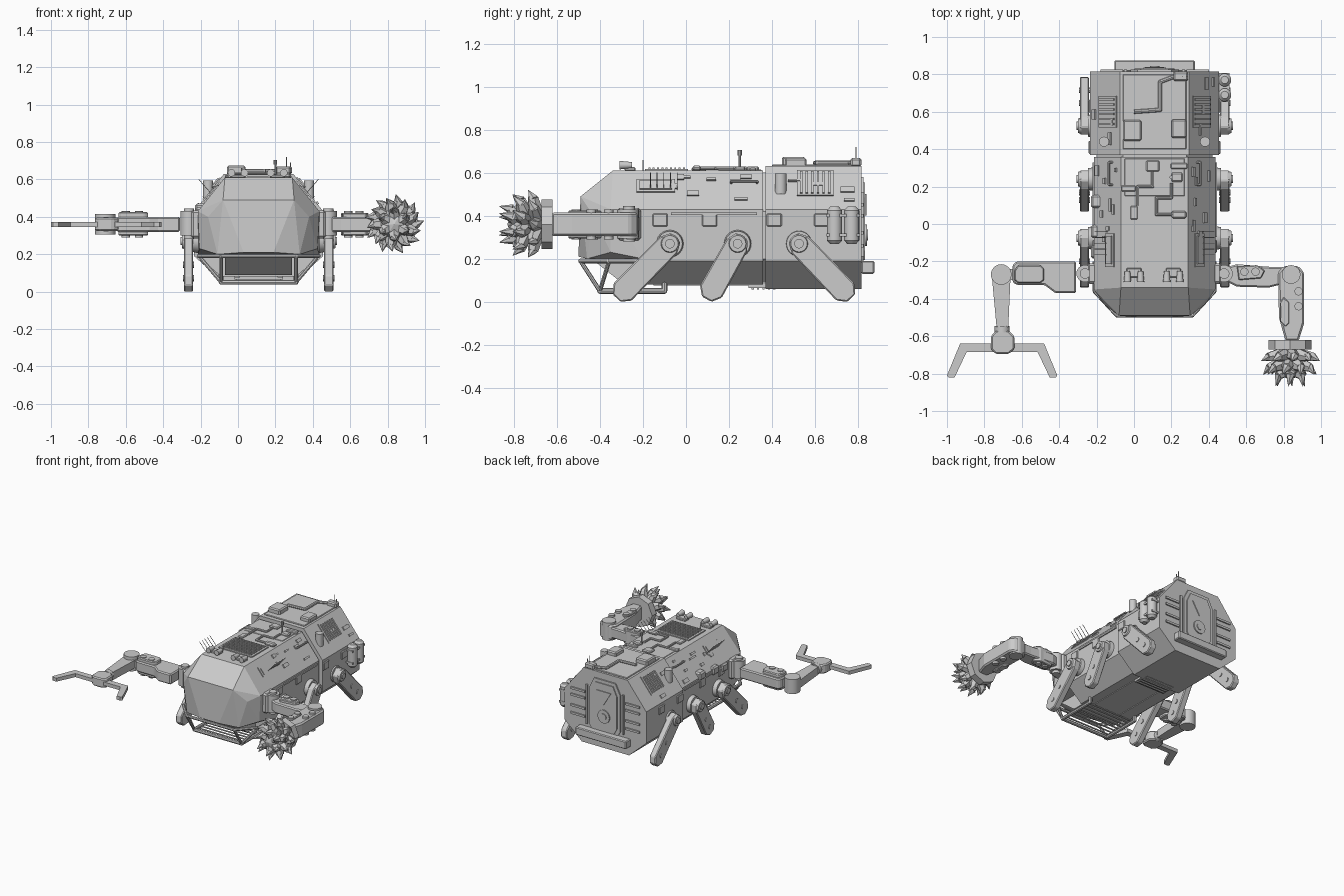
import bpy, bmesh, math, random
from mathutils import Vector, Matrix

if "Cube" in bpy.data.objects:
    bpy.data.objects.remove(bpy.data.objects["Cube"])

random.seed(4)
CX = 0.11  # hull centre line


def finish(name, bm, smooth=False):
    bmesh.ops.recalc_face_normals(bm, faces=bm.faces)
    me = bpy.data.meshes.new(name)
    bm.to_mesh(me)
    bm.free()
    ob = bpy.data.objects.new(name, me)
    bpy.context.collection.objects.link(ob)
    if smooth:
        bpy.context.view_layer.objects.active = ob
        bpy.ops.object.select_all(action='DESELECT')
        ob.select_set(True)
        bpy.ops.object.shade_smooth_by_angle()
    return ob


def bevel(ob, w):
    m = ob.modifiers.new("bevel", 'BEVEL')
    m.width, m.segments = w, 1
    return ob


def prism(name, pts, lo, hi, axis):
    """Extrude a 2D outline along x, y or z."""
    put = {'x': lambda u, v, w: (w, u, v), 'y': lambda u, v, w: (u, w, v), 'z': lambda u, v, w: (u, v, w)}[axis]
    bm = bmesh.new()
    a = [bm.verts.new(put(u, v, lo)) for u, v in pts]
    b = [bm.verts.new(put(u, v, hi)) for u, v in pts]
    bm.faces.new(a)
    bm.faces.new(b)
    for i in range(len(a)):
        j = (i + 1) % len(a)
        bm.faces.new((a[i], a[j], b[j], b[i]))
    return finish(name, bm)


def add_cone(bm, a, b, r1, r2, n):
    a, b = Vector(a), Vector(b)
    m = Matrix.Translation((a + b) / 2) @ (b - a).to_track_quat('Z', 'Y').to_matrix().to_4x4()
    bmesh.ops.create_cone(bm, cap_ends=True, segments=n, radius1=r1, radius2=r2, depth=(b - a).length, matrix=m)


def cyl(name, a, b, r1, r2=None, n=20):
    bm = bmesh.new()
    add_cone(bm, a, b, r1, r1 if r2 is None else r2, n)
    return finish(name, bm, True)


def box(name, c, s, rot=0.0, bev=0.0):
    bm = bmesh.new()
    m = Matrix.Translation(c) @ Matrix.Rotation(rot, 4, 'Y') @ Matrix.Diagonal((*s, 1))
    bmesh.ops.create_cube(bm, size=1, matrix=m)
    ob = finish(name, bm)
    return bevel(ob, bev) if bev else ob


def tube(name, pts, r, n=8):
    bm = bmesh.new()
    for a, b in zip(pts, pts[1:]):
        add_cone(bm, a, b, r, r, n)
    for p in pts[1:-1]:
        bmesh.ops.create_uvsphere(bm, u_segments=n, v_segments=6, radius=r, matrix=Matrix.Translation(p))
    return finish(name, bm, True)


def section(tw, w, z0, z1, z2, z3, bw):
    right = [(bw, z0), (w, z1), (w, z2), (tw, z3)]
    return [(CX + x, z) for x, z in right] + [(CX - x, z) for x, z in reversed(right)]


# Hull sections
prism("front_hull", section(.18, .325, .08, .19, .43, .61, .2), -.2, .358, 'y')
prism("hull_joint", section(.17, .31, .09, .2, .42, .6, .19), .35, .38, 'y')
prism("rear_hull", section(.185, .345, .06, .19, .43, .63, .2), .37, .815, 'y')

# Faceted nose
bm = bmesh.new()
for x, y, z in [(.18, -.34, .61), (.18, -.2, .61), (.325, -.2, .43), (.325, -.35, .43), (.325, -.2, .2),
                (.315, -.35, .23), (.19, -.49, .49), (.08, -.5, .21), (.22, -.46, .2), (.27, -.43, .4)]:
    for s in (1, -1):
        bm.verts.new((CX + s * x, y, z))
bmesh.ops.convex_hull(bm, input=bm.verts)
bmesh.ops.dissolve_limit(bm, angle_limit=.02, verts=bm.verts, edges=bm.edges)
finish("nose", bm)

# Front guard cage and grate
tube("guard_upper_bar", [(CX + x, y, .19) for x, y in
     [(-.32, -.2), (-.32, -.36), (-.2, -.49), (.2, -.49), (.32, -.36), (.32, -.2)]], .011)
tube("guard_lower_bar", [(CX + x, y, z) for x, y, z in
     [(-.2, -.1, .11), (-.2, -.1, .05), (-.2, -.4, .05), (.2, -.4, .05), (.2, -.1, .05), (.2, -.1, .11)]], .013)
for s in (1, -1):
    tube("guard_strut", [(CX + s * .2, -.49, .19), (CX + s * .2, -.4, .05), (CX + s * .31, -.36, .18)], .01)
for i in range(8):
    y = -.37 + i * .035
    tube("grate_slat", [(CX - .2, y, .055), (CX + .2, y, .055)], .006, 6)
prism("chin", [(-.44, .2), (-.2, .2), (-.2, .09), (-.3, .09)], CX - .18, CX + .18, 'x')

# Legs with hubs
for s in (1, -1):
    X = lambda d: CX + s * d
    for hy, dy in ((-.075, -.255), (.24, -.145), (.525, .25)):
        u = Vector((dy, -.26)).normalized()
        v = Vector((-u.y, u.x))
        L = (.27 - .025 * abs(u.x)) / abs(u.y)
        out = [(-.04, .03), (.01, .056), (L - .04, .058), (L, .025)]
        out = out + [(a, -b) for a, b in reversed(out)]
        pts = [Vector((hy, .27)) + u * a + v * b for a, b in out]
        bevel(prism("leg", [tuple(p) for p in pts], X(.35), X(.4), 'x'), .006)
        cyl("leg_hub", (X(.31), hy, .27), (X(.355), hy, .27), .066, .058, 24)
        cyl("leg_hub_cap", (X(.39), hy, .27), (X(.41), hy, .27), .045, .038, 24)
        cyl("leg_pin", (X(.4), hy, .27), (X(.418), hy, .27), .022)
        for t in (.5, .78):
            p = Vector((hy, .27)) + u * L * t
            cyl("leg_bolt", (X(.345), p.x, p.y), (X(.405), p.x, p.y), .016, n=10)
    # Arm shoulders
    cyl("shoulder_joint", (X(.372), -.265, .3), (X(.372), -.265, .43), .046, n=24)
    cyl("shoulder_cap", (X(.372), -.265, .28), (X(.372), -.265, .445), .028, n=20)
    box("shoulder_mount", (X(.335), -.265, .36), (.05, .11, .15), bev=.012)

# Claw arm (left)
bevel(prism("claw_upper_arm", [(-.31, -.2), (-.63, -.2), (-.65, -.22), (-.65, -.31), (-.63, -.325), (-.48, -.325), (-.42, -.37),
            (-.31, -.37)], .32, .4, 'z'), .008)
bevel(prism("claw_arm_cover", [(-.48, -.24), (-.5, -.22), (-.62, -.22), (-.64, -.25), (-.64, -.3), (-.62, -.315),
            (-.5, -.315), (-.48, -.3)], .3, .425, 'z'), .006)
box("claw_elbow_link", (-.67, -.27, .36), (.08, .06, .06))
cyl("claw_elbow", (-.71, -.27, .305), (-.71, -.27, .415), .055, n=24)
prism("claw_forearm", [(-.76, -.28), (-.66, -.28), (-.672, -.55), (-.735, -.55)], .33, .39, 'z')
cyl("claw_wrist", (-.705, -.545, .36), (-.705, -.58, .36), .04)
bevel(prism("claw_palm", [(-.74, -.57), (-.67, -.57), (-.64, -.6), (-.64, -.67), (-.67, -.695), (-.74, -.695),
            (-.765, -.67), (-.765, -.6)], .325, .395, 'z'), .008)
for s in (1, -1):
    pts = [(0, -.64), (.225, -.64), (.295, -.81), (.285, -.822), (.255, -.822), (.19, -.685), (0, -.685)]
    prism("claw_finger", [(-.705 + s * x, y) for x, y in pts], .345, .372, 'z')

# Drill arm (right)
bevel(prism("drill_upper_arm", [(.5, -.23), (.55, -.215), (.74, -.23), (.8, -.23), (.8, -.32), (.72, -.34), (.55, -.335),
            (.5, -.31)], .32, .4, 'z'), .008)
bevel(prism("drill_arm_cover", [(.55, -.225), (.66, -.22), (.7, -.25), (.68, -.29), (.56, -.3)], .3, .42, 'z'), .005)
bevel(prism("drill_forearm", [(.77, -.26), (.8, -.225), (.88, -.225), (.91, -.26), (.91, -.53), (.88, -.625),
            (.81, -.625), (.775, -.5)], .305, .415, 'z'), .01)
cyl("drill_elbow", (.84, -.27, .295), (.84, -.27, .43), .05, n=24)
bevel(prism("drill_forearm_cover", [(.78, -.42), (.8, -.39), (.83, -.42), (.83, -.53), (.81, -.55), (.78, -.52)],
            .295, .425, 'z'), .005)
for x, y in ((-.6, -.285), (-.53, -.285), (.59, -.255), (.65, -.255), (.88, -.36), (.88, -.44), (.805, -.43), (.805, -.51)):
    cyl("arm_bolt", (x, y, .29), (x, y, .43), .022, n=16)
bm = bmesh.new()
add_cone(bm, (.835, -.62, .36), (.835, -.672, .36), .115, .115, 8)
finish("drill_collar", bm)
bm = bmesh.new()
bmesh.ops.create_icosphere(bm, subdivisions=2, radius=.085, matrix=Matrix.Translation((.835, -.745, .36)))
finish("drill_core", bm)
# Curved drill teeth in rings
bm = bmesh.new()
for y0, r0, r1, r2, dy, n in ((-.7, .06, .125, .16, -.03, 9), (-.75, .06, .115, .145, -.05, 9), (-.785, .035, .075, .085, -.075, 6)):
    for i in range(n):
        a = 2 * math.pi * (i + (y0 < -.72) * .5) / n
        at = lambda r, y, k: (.835 + r * math.cos(a + k), y, .36 + r * math.sin(a + k))
        add_cone(bm, at(r0, y0, 0), at(r1, y0 + dy * .35, 0), .038, .025, 6)
        add_cone(bm, at(r1 - .006, y0 + dy * .3, 0), at(r2, y0 + dy * 1.1, .12), .025, .001, 6)
finish("drill_teeth", bm)

# Roof grille
box("roof_grille_frame", (CX, -.09, .612), (.28, .2, .012))
for i in range(9):
    box("roof_grille_bar", (CX, -.17 + i * .02, .62), (.25, .009, .01))
# Roof boxes: x, y, width, depth, height, roof level
for x, y, w, d, h, z in [(.1, .31, .07, .06, .02, .61), (.23, .25, .06, .05, .02, .61), (.24, .05, .08, .04, .025, .61),
                         (-.03, .19, .08, .03, .015, .61), (0, .06, .04, .07, .015, .61), (.24, .31, .09, .03, .015, .61),
                         (-.01, .5, .1, .11, .045, .63), (.24, .51, .08, .1, .04, .63), (.25, .79, .08, .05, .04, .63),
                         (.11, .6, .34, .4, .01, .63), (.11, .25, .32, .2, .006, .61)]:
    box("roof_box", (x, y, z + h / 2 - .002), (w, d, h), bev=min(.008, h / 3))
tube("rear_roof_pipe", [(.0, .6, .645), (.14, .61, .645), (.14, .76, .645), (.22, .79, .645)], .011)
tube("front_roof_pipe", [(.1, .28, .62), (.1, .2, .62), (.02, .2, .62), (.02, .1, .62)], .008)
tube("side_roof_pipe", [(.21, .05, .62), (.12, .05, .62), (.12, .14, .62), (.2, .14, .62), (.2, .22, .62)], .008)
# Roof lamps above the nose
for x in (0, .21):
    box("lamp_base", (x, -.26, .617), (.08, .05, .02), bev=.005)
    for dx in (-.035, .035):
        cyl("lamp", (x + dx, -.31, .635), (x + dx, -.25, .635), .02, .014, 12)
# Antennas and mast
for i in range(5):
    y = -.165 + i * .031
    for s in (1, -1):
        cyl("whip_antenna", (CX + s * .25, y, .52), (CX + s * .32, y, .6), .002, n=5)
cyl("mast", (.2, .25, .61), (.2, .25, .69), .006, n=8)
cyl("mast_head", (.2, .25, .68), (.2, .25, .705), .01, n=10)
for x, y, h in ((.26, .79, .72), (.28, .79, .69), (.02, -.2, .66)):
    cyl("rear_antenna", (x, y, .6), (x, y, h), .003, n=5)


# Parts lying on the sloped shoulders
def on_slope(name, s, y, t, sy, st, h, rear=False):
    tw, w, z2, z3 = (.185, .345, .43, .63) if rear else (.18, .325, .43, .61)
    ang = math.atan2(z3 - z2, w - tw)
    x, z = tw + (w - tw) * t, z3 + (z2 - z3) * t
    box(name, (CX + s * x, y, z), (st, sy, h * 2), s * ang)


for s in (1, -1):
    on_slope("side_window", s, -.14, .4, .15, .05, .012)
    on_slope("window_frame", s, -.14, .4, .18, .075, .006)
    on_slope("shoulder_vent", s, .6, .4, .17, .15, .006, True)
    for i in range(6):
        on_slope("vent_slat", s, .535 + i * .026, .4, .011, .13, .013, True)
    tube("grab_rail", [(CX + s * x, y, z) for x, y, z in
         [(.22, .21, .55), (.245, .21, .56), (.245, .33, .56), (.22, .33, .55)]], .006)
    cyl("shoulder_canister", (CX + s * .27, .44, .5), (CX + s * .27, .44, .595), .027)
    for i in range(12):  # small surface fittings
        y = random.uniform(-.1, .33) if i < 8 else random.uniform(.45, .78)
        on_slope("shoulder_fitting", s, y, random.uniform(.1, .9), random.uniform(.02, .07),
                 random.uniform(.01, .03), .009, i >= 8)
    for y in (-.15, .08, .38, .6):
        box("wall_panel", (CX + s * (.325 if y < .37 else .345), y + .03, .38), (.016, .07, .06), bev=.005)
    box("wall_conduit", (CX + s * .326, .13, .41), (.014, .4, .012))
    prism("belly_rib", [(-.15, .1), (.33, .1), (.33, .075), (-.15, .075)], CX + s * .1, CX + s * .13, 'x')
# Tanks on the right rear wall
for y in (.69, .77):
    cyl("tank", (.485, y, .285), (.485, y, .425), .035)
    cyl("tank_top", (.485, y, .425), (.485, y, .442), .035, .02)
    cyl("tank_bottom", (.485, y, .268), (.485, y, .285), .02, .035)
for z in (.31, .4):
    box("tank_strap", (.475, .73, z), (.07, .155, .014))
# Left wall equipment
for y, z in ((-.15, .4), (-.04, .42), (.12, .44)):
    box("side_equipment", (-.2, y, z), (.06, .07, .06), bev=.01)

# Back wall: door, symbol panel, strips and step
door = [(-.1, .17), (.1, .17), (.13, .22), (.13, .5), (.09, .58), (-.09, .58), (-.13, .5), (-.13, .22)]
prism("back_door_frame", [(CX + x, z) for x, z in door], .8, .825, 'y')
prism("back_door", [(CX + x * .82, .375 + (z - .375) * .88) for x, z in door], .81, .832, 'y')
prism("door_triangle", [(CX - .06, .5), (CX + .06, .5), (CX, .4)], .82, .838, 'y')
cyl("door_wheel", (CX, .82, .31), (CX, .84, .31), .05, n=24)
cyl("door_wheel_hub", (CX, .83, .31), (CX, .846, .31), .025, n=16)
for s in (1, -1):
    for z in (.26, .32, .4, .45):
        box("back_strip", (CX + s * .23, .815, z), (.12, .02, .016))
    box("back_post", (CX + s * .155, .815, .36), (.015, .024, .3))
box("back_step", (CX, .845, .16), (.43, .06, .06), bev=.006)

# Belly hatch
box("belly_hatch", (CX, .36, .075), (.26, .14, .02))
for i in range(5):
    box("belly_hatch_bar", (CX, .31 + i * .025, .064), (.24, .01, .012))
